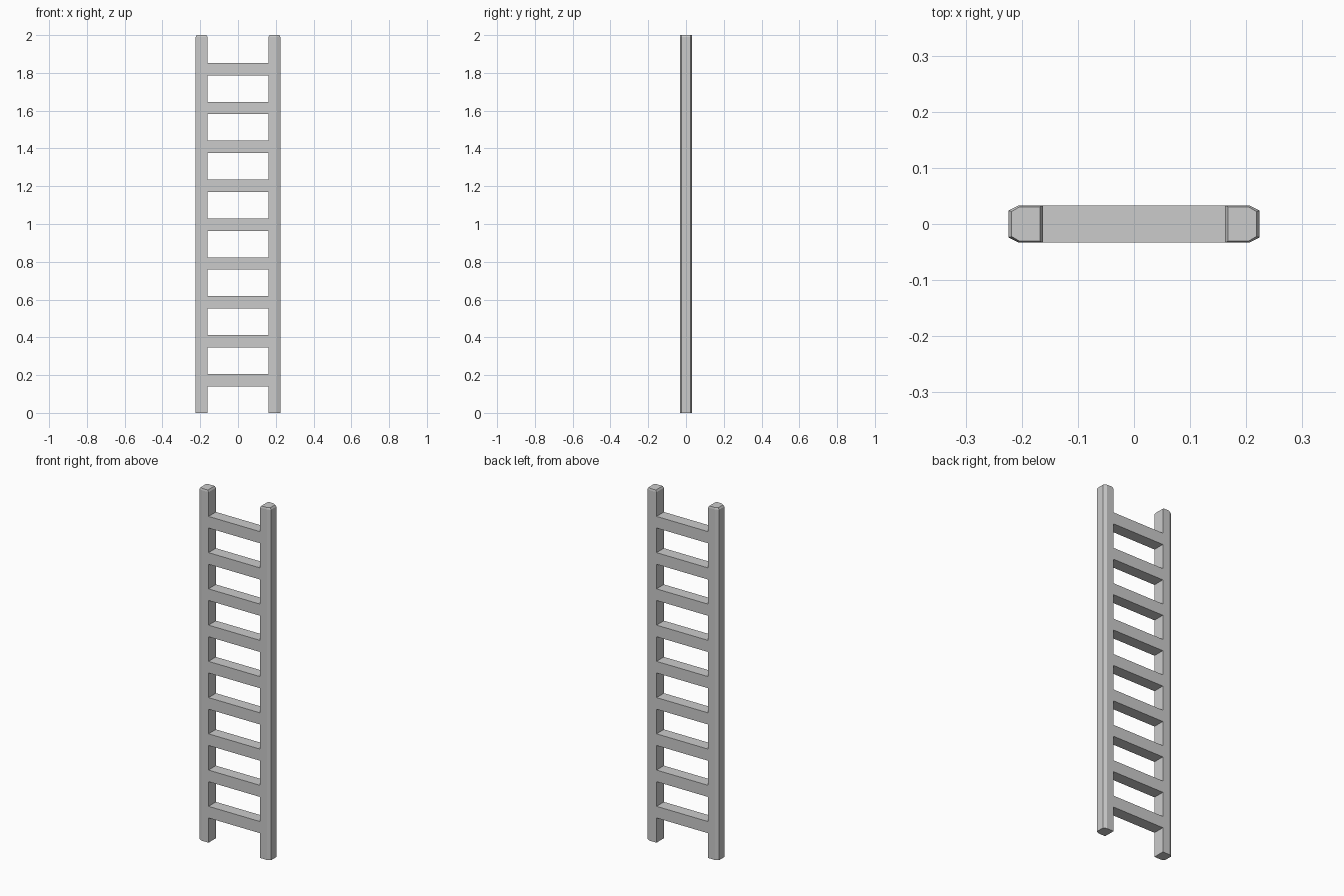
import bpy, bmesh

if "Cube" in bpy.data.objects:
    bpy.data.objects.remove(bpy.data.objects["Cube"])

RUNGS, FIRST, PITCH, RUNG_H = 9, 0.1405, 0.2058, 0.066
D = 0.033                      # half depth
IN, OUT = 0.162, 0.224         # inner and outer side of a rail
# Rail cross-section: square inside, chamfered outside
PROFILE = [(IN, -D), (0.206, -D), (OUT, -0.024),
           (OUT, 0.024), (0.206, D), (IN, D)]

bm = bmesh.new()


def ring(points, z):
    return [bm.verts.new((x, y, z)) for x, y in points]


# Rail rings: foot, both edges of every rung, shoulder and bevelled tip
levels = [0.0]
for i in range(RUNGS):
    z = FIRST + i * PITCH
    levels += [z, z + RUNG_H]
levels.append(1.99)
rings = [ring(PROFILE, z) for z in levels]
cx = (IN + OUT) / 2
tip = [(cx + (x - cx) * 0.81, y * 0.93) for x, y in PROFILE]
rings.append(ring(tip, 2.0))

bm.faces.new(rings[0][::-1])
bm.faces.new(rings[-1])
for k, (a, b) in enumerate(zip(rings, rings[1:])):
    for j in range(6):
        n = (j + 1) % 6
        if j < 5 or k % 2 == 0 or k > 2 * RUNGS:
            bm.faces.new((a[j], a[n], b[n], b[j]))
            continue
        # Half rung grows out of the inner side towards the mirror plane
        root = [a[5], a[0], b[0], b[5]]
        end = [bm.verts.new((0, v.co.y, v.co.z)) for v in root]
        for s in range(4):
            t = (s + 1) % 4
            bm.faces.new((root[s], root[t], end[t], end[s]))

bmesh.ops.recalc_face_normals(bm, faces=bm.faces[:])
mesh = bpy.data.meshes.new("ladder")
bm.to_mesh(mesh)
bm.free()
ladder = bpy.data.objects.new("ladder", mesh)
bpy.context.collection.objects.link(ladder)

# Second rail and other half of the rungs
mirror = ladder.modifiers.new("mirror", 'MIRROR')
mirror.use_axis[0] = True
mirror.use_clip = True
